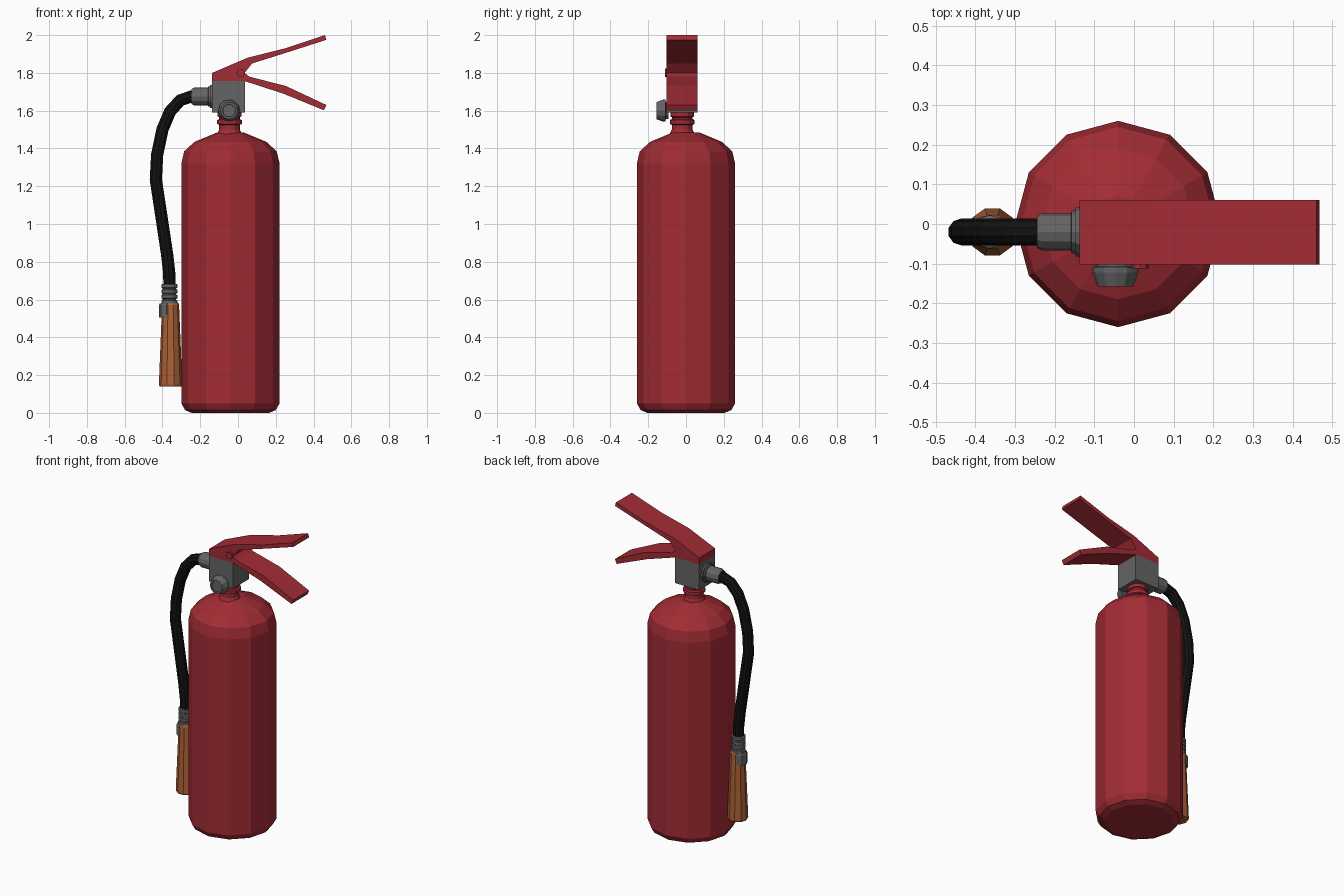
import bpy, bmesh
from math import cos, sin, pi
from mathutils import Vector

if "Cube" in bpy.data.objects:
    bpy.data.objects.remove(bpy.data.objects["Cube"])


def material(name, rgb):
    m = bpy.data.materials.new(name)
    m.diffuse_color = (*rgb, 1)
    m.use_nodes = True
    m.node_tree.nodes["Principled BSDF"].inputs["Base Color"].default_value = m.diffuse_color
    return m


RED = material("red", (0.36, 0.025, 0.035))
GREY = material("grey", (0.13, 0.13, 0.13))
BLACK = material("black", (0.006, 0.006, 0.006))
ORANGE = material("orange", (0.42, 0.12, 0.035))


def finish(name, bm, mat):
    bmesh.ops.recalc_face_normals(bm, faces=bm.faces)
    me = bpy.data.meshes.new(name)
    bm.to_mesh(me)
    bm.free()
    me.materials.append(mat)
    ob = bpy.data.objects.new(name, me)
    bpy.context.collection.objects.link(ob)
    return ob


def lathe(name, profile, centre, mat, sides=12, axis=(0, 0, 1)):
    """Spin (radius, distance) points about an axis, with capped ends."""
    bm = bmesh.new()
    turn = Vector((0, 0, 1)).rotation_difference(Vector(axis))
    rings = [[bm.verts.new(Vector(centre) + turn @ Vector(
        (r * cos(2 * pi * i / sides), r * sin(2 * pi * i / sides), h)))
        for i in range(sides)] for r, h in profile]
    for a, b in zip(rings, rings[1:]):
        for i in range(sides):
            j = (i + 1) % sides
            bm.faces.new((a[i], a[j], b[j], b[i]))
    bm.faces.new(rings[0])
    bm.faces.new(rings[-1])
    return finish(name, bm, mat)


def extrude(name, outline, y0, y1, mat):
    """Extrude an x/z outline from y0 to y1."""
    bm = bmesh.new()
    face = bm.faces.new([bm.verts.new((x, y0, z)) for x, z in outline])
    res = bmesh.ops.extrude_face_region(bm, geom=[face])
    verts = [v for v in res["geom"] if isinstance(v, bmesh.types.BMVert)]
    bmesh.ops.translate(bm, verts=verts, vec=(0, y1 - y0, 0))
    return finish(name, bm, mat)


# Tank and threaded neck
lathe("tank", [(0.205, 0), (0.24, 0.015), (0.26, 0.05), (0.26, 1.32), (0.245, 1.385),
               (0.19, 1.435), (0.07, 1.485)], (-0.04, 0, 0), RED)
lathe("neck", [(0.07, 1.47), (0.055, 1.50), (0.055, 1.525), (0.066, 1.53),
               (0.066, 1.55), (0.055, 1.555), (0.055, 1.565), (0.063, 1.57),
               (0.063, 1.60)], (-0.045, -0.02, 0), RED)

# Valve block and the two levers
Y0, Y1 = -0.102, 0.06
extrude("valve_block", [(-0.137, 1.59), (0.037, 1.59), (0.037, 1.757), (-0.137, 1.757)],
        Y0, Y1, GREY)
extrude("upper_lever", [(-0.137, 1.755), (-0.137, 1.80), (0.05, 1.88), (0.25, 1.93),
                        (0.46, 2.0), (0.468, 1.975), (0.25, 1.905), (0.075, 1.85),
                        (0.035, 1.80), (0.04, 1.755)], Y0, Y1, RED)
extrude("lower_lever", [(0.0, 1.80), (0.035, 1.80), (0.06, 1.78), (0.255, 1.73),
                        (0.468, 1.63), (0.455, 1.602), (0.24, 1.69), (0.04, 1.755),
                        (0.0, 1.755)], Y0, Y1, RED)
lathe("lever_pin", [(0.022, 0), (0.022, 0.01)], (0.015, Y0, 1.80), RED, 8, (0, -1, 0))

# Gauge knob on the front of the valve
lathe("gauge_knob", [(0.045, -0.01), (0.045, 0.005), (0.058, 0.006), (0.058, 0.02),
                     (0.045, 0.055), (0.035, 0.055), (0.033, 0.05)],
      (-0.047, Y0, 1.60), GREY, 12, (0, -1, 0))

# Hose connector
lathe("hose_connector", [(0.062, -0.01), (0.062, 0.01), (0.054, 0.011), (0.054, 0.02),
                         (0.047, 0.022), (0.047, 0.095), (0.04, 0.108)],
      (-0.137, -0.02, 1.675), GREY, 12, (-1, 0, 0))

# Bent hose
path = [(-0.22, 1.675), (-0.25, 1.674), (-0.306, 1.655), (-0.36, 1.595), (-0.40, 1.50),
        (-0.428, 1.367), (-0.435, 1.235), (-0.407, 1.05), (-0.375, 0.837),
        (-0.364, 0.74), (-0.362, 0.62)]
curve = bpy.data.curves.new("hose_path", "CURVE")
curve.dimensions = "3D"
curve.bevel_depth = 0.034
curve.bevel_resolution = 3
curve.use_fill_caps = True
spline = curve.splines.new("POLY")
spline.points.add(len(path) - 1)
for p, (x, z) in zip(spline.points, path):
    p.co = (x, -0.02, z, 1)
curve.materials.append(BLACK)
hose = bpy.data.objects.new("hose", curve)
bpy.context.collection.objects.link(hose)
for s in curve.splines:
    s.use_smooth = False

# Ribbed ferrule, clip and discharge horn
NX, NY = -0.36, -0.02
ribs = []
for i in range(4):
    z = 0.575 + i * 0.028
    ribs += [(0.036, z), (0.042, z + 0.004), (0.042, z + 0.02), (0.036, z + 0.024)]
lathe("ferrule", ribs, (NX - 0.003, NY, 0), GREY)
lathe("horn_clip", [(0.041, 0.505), (0.041, 0.57), (0.036, 0.58)], (-0.378, NY, 0), GREY, 8)
lathe("horn", [(0.04, 0.582), (0.045, 0.572), (0.062, 0.15), (0.058, 0.14), (0.045, 0.14)],
      (NX + 0.003, NY, 0), ORANGE, 10)
